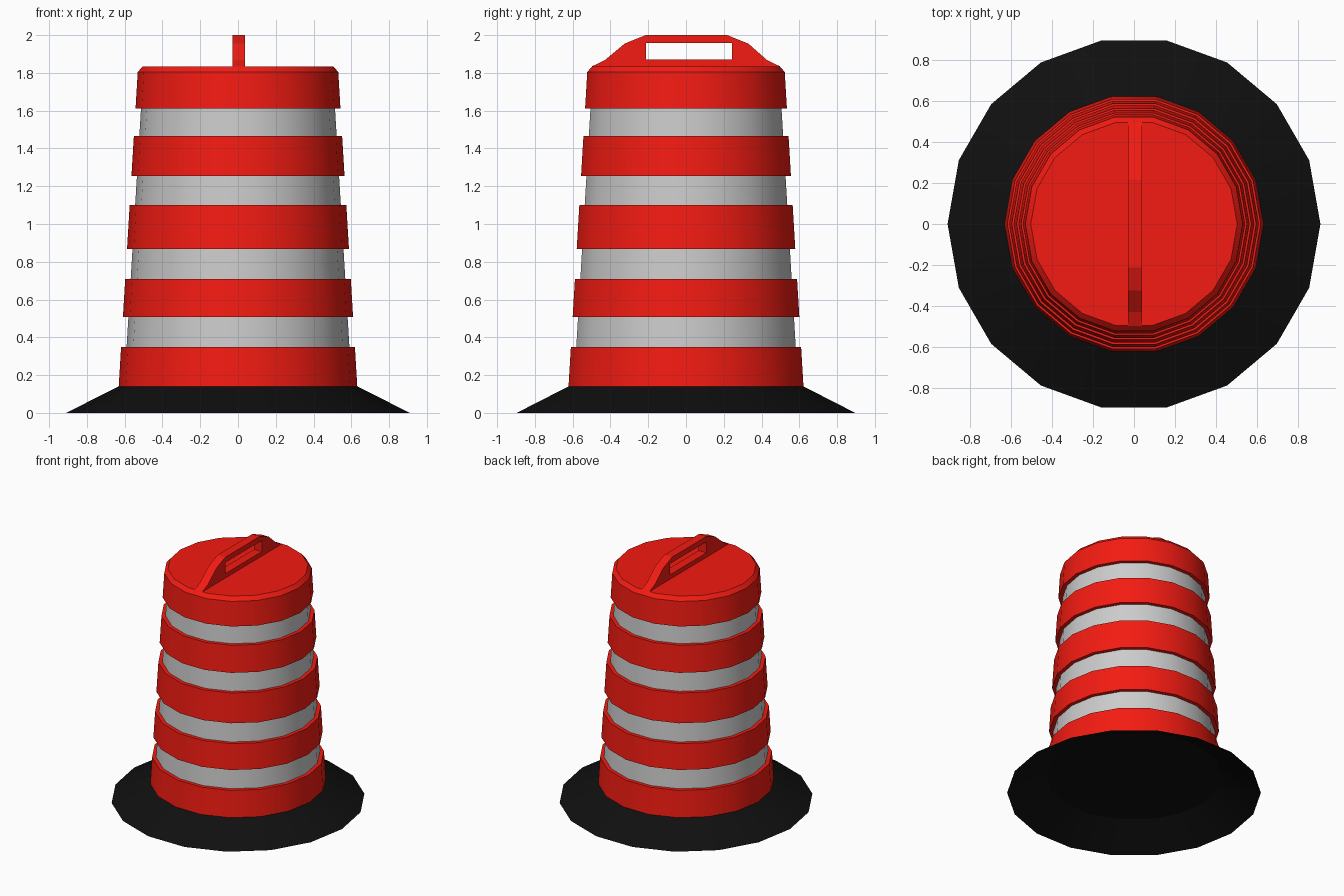
import bpy, bmesh
from math import cos, sin, pi, radians

if "Cube" in bpy.data.objects:
    bpy.data.objects.remove(bpy.data.objects["Cube"])

SIDES = 18


def material(name, color):
    m = bpy.data.materials.new(name)
    m.diffuse_color = color
    m.use_nodes = True
    m.node_tree.nodes["Principled BSDF"].inputs["Base Color"].default_value = m.diffuse_color
    return m


red = material("red_plastic", (0.9, 0.011, 0.006, 1))
black = material("black_rubber", (0.005, 0.005, 0.005, 1))


def lathe(name, profile, mat=None, cap_top=False):
    """Revolve (radius, z) points, listed bottom to top."""
    bm = bmesh.new()
    rings = [[bm.verts.new((r * cos(2 * pi * i / SIDES), r * sin(2 * pi * i / SIDES), z))
              for i in range(SIDES)] for r, z in profile]
    for a, b in zip(rings, rings[1:]):
        for i in range(SIDES):
            j = (i + 1) % SIDES
            bm.faces.new((a[i], a[j], b[j], b[i]))
    if cap_top:
        bm.faces.new(rings[-1])
    mesh = bpy.data.meshes.new(name)
    bm.to_mesh(mesh)
    bm.free()
    ob = bpy.data.objects.new(name, mesh)
    bpy.context.collection.objects.link(ob)
    if mat:
        mesh.materials.append(mat)
    bpy.ops.object.select_all(action='DESELECT')
    ob.select_set(True)
    bpy.context.view_layer.objects.active = ob
    bpy.ops.object.shade_smooth_by_angle(angle=radians(25))
    return ob


# Rubber base skirt, hollow underneath and closed below the drum
lathe("base_skirt", [(0.91, 0), (0.632, 0.14)], black, cap_top=True)

# Raised red bands (z low, z high) and recessed reflective bands between them
bands = [(0.14, 0.35), (0.507, 0.71), (0.867, 1.10), (1.255, 1.467), (1.612, 1.805)]


def outer(z):
    return 0.640 - 0.0605 * z


def inner(z):
    return outer(z) - 0.029


for n, (lo, hi) in enumerate(bands):
    profile = [(outer(lo), lo), (outer(hi), hi)]
    if n > 0:
        profile.insert(0, (inner(lo), lo))
    if n < len(bands) - 1:
        profile.append((inner(hi), hi))
        top = bands[n + 1][0]
        lathe(f"reflective_band_{n + 1}", [(inner(hi), hi), (inner(top), top)])
        lathe(f"red_band_{n + 1}", profile, red)
    else:
        # Top band carries the bevelled lid
        profile.append((0.504, 1.835))
        lathe("top_band_and_lid", profile, red, cap_top=True)

# Carry handle: side outline with a slot, extruded across x
outline = [(-0.497, 1.835), (-0.43, 1.867), (-0.325, 1.955), (-0.213, 2.0),
           (0.218, 2.0), (0.33, 1.955), (0.43, 1.867), (0.497, 1.835)]
slot = [(-0.213, 1.87), (0.243, 1.87), (0.243, 1.957), (-0.213, 1.957)]
curve = bpy.data.curves.new("handle", 'CURVE')
curve.dimensions = '2D'
curve.fill_mode = 'BOTH'
curve.extrude = 0.034
for points in (outline, slot):
    spline = curve.splines.new('POLY')
    spline.points.add(len(points) - 1)
    for p, (y, z) in zip(spline.points, points):
        p.co = (y, z, 0, 1)
    spline.use_cyclic_u = True
curve.materials.append(red)
handle = bpy.data.objects.new("handle", curve)
handle.rotation_euler = (radians(90), 0, radians(90))
handle.location.x = 0.004
bpy.context.collection.objects.link(handle)
bpy.ops.object.select_all(action='DESELECT')
handle.select_set(True)
bpy.context.view_layer.objects.active = handle
bpy.ops.object.convert(target='MESH')
bpy.ops.object.shade_flat()
